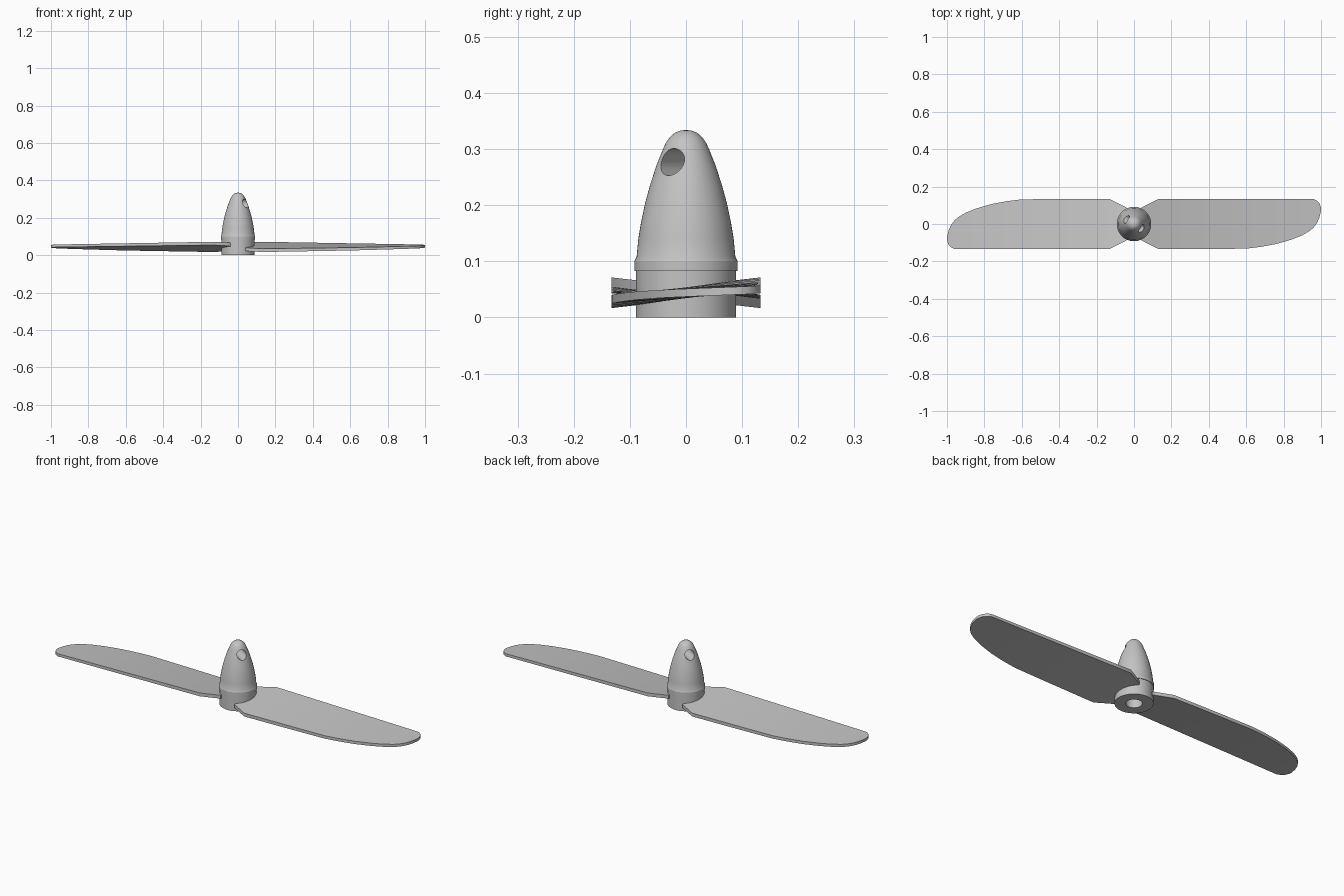
import bpy, bmesh, math

if "Cube" in bpy.data.objects:
    bpy.data.objects.remove(bpy.data.objects["Cube"])

grey = bpy.data.materials.new("light_grey")
grey.use_nodes = True
grey.diffuse_color = (0.55, 0.55, 0.55, 1)
grey.node_tree.nodes["Principled BSDF"].inputs["Base Color"].default_value = (0.55, 0.55, 0.55, 1)


def make_object(name, bm):
    bmesh.ops.remove_doubles(bm, verts=bm.verts, dist=1e-5)
    bmesh.ops.recalc_face_normals(bm, faces=bm.faces)
    mesh = bpy.data.meshes.new(name)
    bm.to_mesh(mesh)
    bm.free()
    mesh.materials.append(grey)
    obj = bpy.data.objects.new(name, mesh)
    bpy.context.collection.objects.link(obj)
    return obj


def activate(obj):
    bpy.ops.object.select_all(action='DESELECT')
    obj.select_set(True)
    bpy.context.view_layer.objects.active = obj


def smooth(obj, angle):
    activate(obj)
    bpy.ops.object.shade_smooth_by_angle(angle=math.radians(angle))


# Hub: turned profile with shaft bore, collar and rounded nose
profile = [(0, 0.2), (0.038, 0.2), (0.038, 0), (0.089, 0), (0.089, 0.083),
           (0.092, 0.083), (0.092, 0.1), (0.088, 0.108), (0.085, 0.14),
           (0.080, 0.17), (0.073, 0.203), (0.064, 0.236), (0.053, 0.27),
           (0.041, 0.3), (0.036, 0.311), (0.029, 0.321), (0.020, 0.329),
           (0.010, 0.333), (0, 0.334)]
bm = bmesh.new()
verts = [bm.verts.new((r, 0, z)) for r, z in profile]
edges = [bm.edges.new(pair) for pair in zip(verts, verts[1:])]
bmesh.ops.spin(bm, geom=verts + edges, cent=(0, 0, 0), axis=(0, 0, 1),
               angle=math.tau, steps=64)
hub = make_object("hub", bm)

# Cross hole through the nose
bpy.ops.mesh.primitive_cylinder_add(vertices=40, radius=0.024, depth=0.4,
                                    location=(0, 0, 0.277),
                                    rotation=(0, math.pi / 2, math.radians(-32)))
cutter = bpy.context.object
cutter.name = "cross_hole_cutter"
cutter.hide_render = True
cutter.data.materials.append(grey)
activate(hub)
cut = hub.modifiers.new("cross_hole", 'BOOLEAN')
cut.operation = 'DIFFERENCE'
cut.solver = 'EXACT'
cut.object = cutter
bpy.ops.object.modifier_apply(modifier=cut.name)
bpy.data.objects.remove(cutter)
smooth(hub, 25)

# Blade stations: distance from axis, front edge, back edge
stations = [(0.04, -0.088, 0.088), (0.13, -0.133, 0.133), (0.25, -0.133, 0.133),
            (0.42, -0.133, 0.133), (0.6, -0.132, 0.133), (0.68, -0.122, 0.133),
            (0.76, -0.107, 0.133), (0.84, -0.084, 0.133), (0.9, -0.06, 0.133),
            (0.94, -0.037, 0.133), (0.962, -0.017, 0.133), (0.98, 0.008, 0.123),
            (0.992, 0.037, 0.11), (1.0, 0.07, 0.088)]


def make_blade(name, turn):
    bm = bmesh.new()
    rings = []
    for x, front, back in stations:
        slope = 0.155 - 0.115 * x
        half = 0.009 - 0.002 * x
        ring = [bm.verts.new((turn * x, turn * y, 0.044 + slope * y + side * half))
                for y, side in ((front, -1), (back, -1), (back, 1), (front, 1))]
        rings.append(ring)
    for a, b in zip(rings, rings[1:]):
        for i in range(4):
            j = (i + 1) % 4
            bm.faces.new((a[i], a[j], b[j], b[i]))
    bm.faces.new(rings[0])
    bm.faces.new(rings[-1])
    smooth(make_object(name, bm), 30)


# Two identical blades, half a turn apart
make_blade("left_blade", 1)
make_blade("right_blade", -1)
